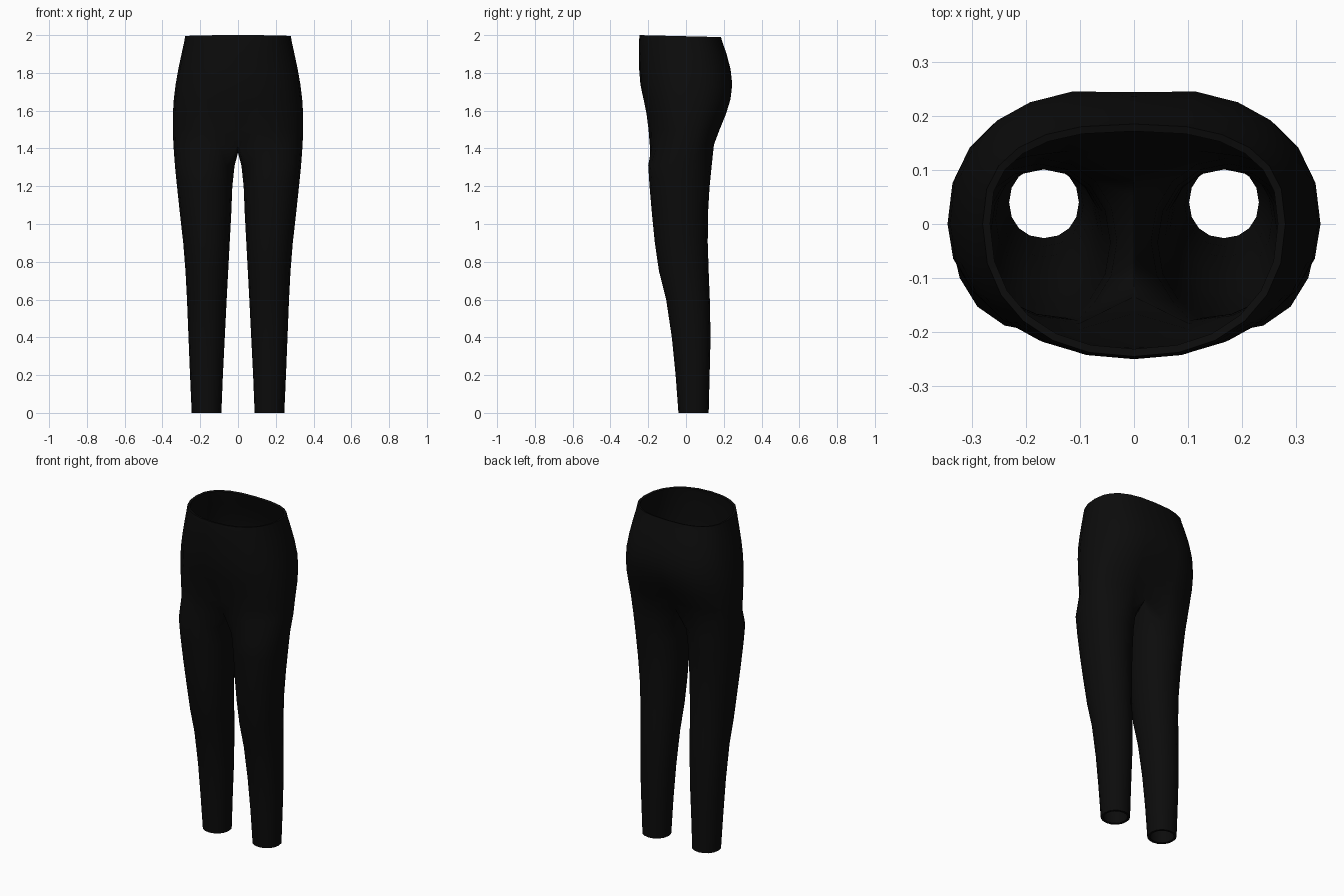
import bpy, bmesh, math

if "Cube" in bpy.data.objects:
    bpy.data.objects.remove(bpy.data.objects["Cube"])

# z, inner x, outer x, front y, back y of one leg
LEG = [(0.0, .088, .245, -.04, .12), (.2, .08, .254, -.055, .125), (.4, .07, .262, -.075, .13),
       (.6, .06, .27, -.105, .126), (.75, .052, .278, -.143, .12), (.9, .044, .29, -.165, .115),
       (1.05, .036, .307, -.18, .116), (1.2, .03, .323, -.193, .125), (1.31, .018, .334, -.2, .136)]
# z, half width, front y, back y, front crease, back crease of the hips
HIPS = [(1.42, .342, -.205, .155, .28, .34), (1.5, .345, -.208, .185, .14, .22),
        (1.58, .345, -.217, .218, .07, .13), (1.66, .34, -.232, .243, .03, .07),
        (1.74, .33, -.244, .252, .01, .03), (1.82, .316, -.248, .238, 0, .01),
        (1.9, .299, -.25, .215, 0, 0), (1.97, .285, -.249, .194, 0, 0),
        (2.0, .28, -.245, .185, 0, 0)]


def spow(v, e):
    return math.copysign(abs(v) ** e, v)


def leg_ring(bm, z, xi, xo, yf, yb):
    ring = []
    for i in range(16):
        t = math.radians(-135 + 22.5 * i)
        ring.append(bm.verts.new(((xi + xo) / 2 + (xo - xi) / 2 * spow(math.cos(t), .95),
                                  (yf + yb) / 2 + (yb - yf) / 2 * spow(math.sin(t), .95), z)))
    return ring


def hip_arc(bm, z, a, yf, yb, df, db):
    arc = []
    for i in range(13):
        t = math.radians(-90 + 15 * i)
        front = t < 0
        e = .9 if front else .78
        x = 0 if i in (0, 12) else a * math.cos(t) ** e
        y = (yf if front else yb) * abs(math.sin(t)) ** e
        y *= 1 - (df if front else db) * math.exp(-(x / .07) ** 2)
        top = .006 * (-y / .25 - 1) if z > 1.95 else 0  # waist dips to the back
        arc.append(bm.verts.new((x, y, z + top)))
    return arc


def skin(bm, low, high, closed):
    n = len(low)
    for i in range(n if closed else n - 1):
        j = (i + 1) % n
        bm.faces.new((low[i], low[j], high[j], high[i]))


bm = bmesh.new()
# leg tube
rings = [leg_ring(bm, *r) for r in LEG]
for a, b in zip(rings, rings[1:]):
    skin(bm, a, b, True)
# hips, with the crotch seam closing the lowest ring
arcs = [hip_arc(bm, *r) for r in HIPS]
seam = [bm.verts.new((0, y, z)) for y, z in ((.06, 1.39), (-.01, 1.377), (-.08, 1.388))]
skin(bm, rings[-1], arcs[0] + seam, True)
for a, b in zip(arcs, arcs[1:]):
    skin(bm, a, b, False)
for f in bm.faces:
    f.smooth = True
mesh = bpy.data.meshes.new("leggings")
bm.to_mesh(mesh)
bm.free()

black = bpy.data.materials.new("black fabric")
black.diffuse_color = (.0035, .0035, .0035, 1)
black.use_nodes = True
black.node_tree.nodes["Principled BSDF"].inputs["Base Color"].default_value = black.diffuse_color
mesh.materials.append(black)
obj = bpy.data.objects.new("leggings", mesh)
bpy.context.collection.objects.link(obj)

# other half, then cloth thickness
mir = obj.modifiers.new("mirror", 'MIRROR')
mir.use_clip = True
mir.merge_threshold = .001
sol = obj.modifiers.new("thickness", 'SOLIDIFY')
sol.thickness = .014
sol.offset = -1

bpy.context.view_layer.objects.active = obj
obj.select_set(True)
for name in ("mirror", "thickness"):
    bpy.ops.object.modifier_apply(modifier=name)
bpy.ops.object.shade_smooth_by_angle(angle=math.radians(50))
